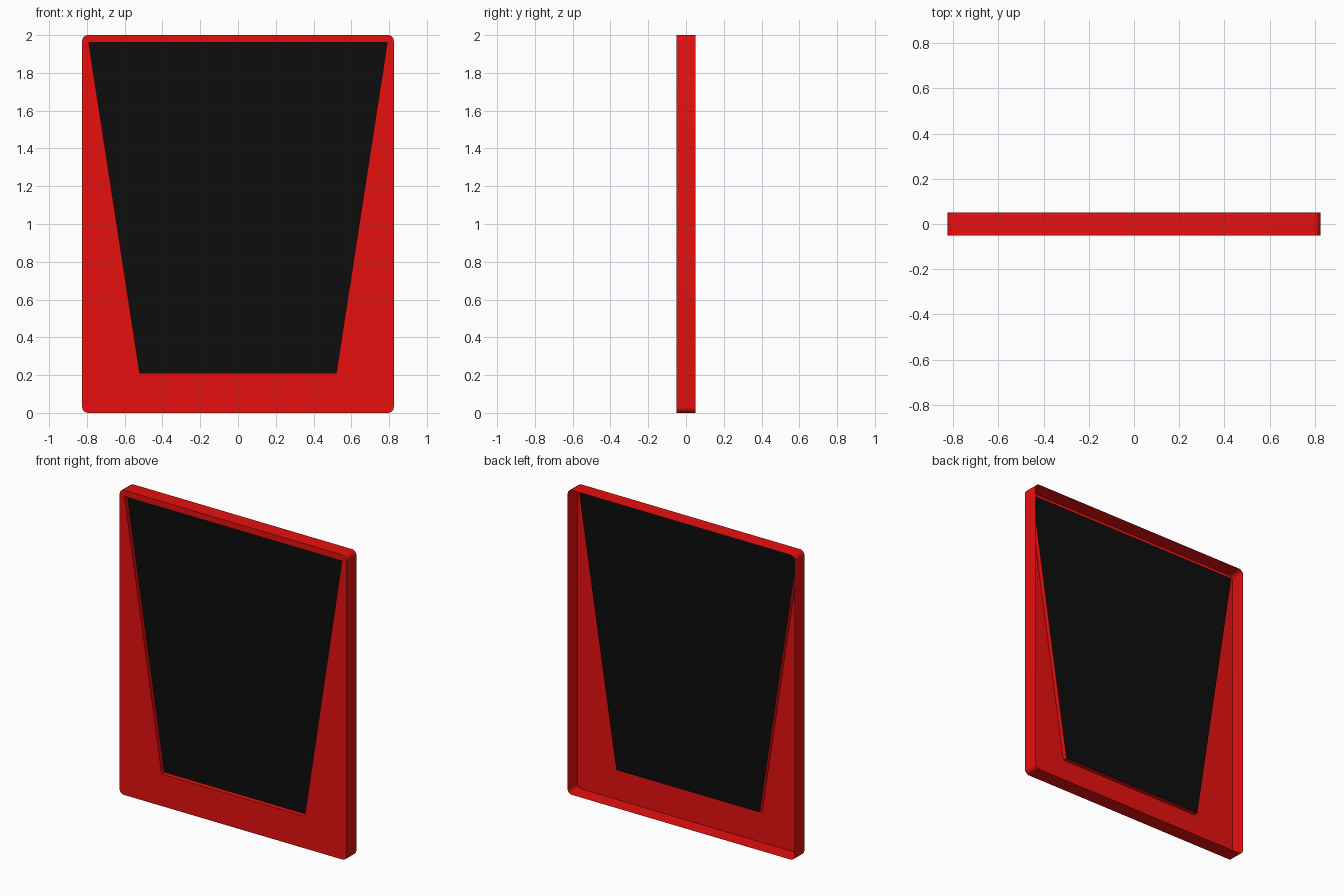
import bpy, bmesh, math

if "Cube" in bpy.data.objects:
    bpy.data.objects.remove(bpy.data.objects["Cube"])

W, H, D = 0.825, 2.0, 0.05      # half width, height, half depth
R, SEG = 0.03, 4                # corner radius and segments
RECESS = 0.03                   # how far the panel sits behind the front
OPENING = [(-0.52, 0.21), (0.52, 0.21), (0.79, 1.96), (-0.79, 1.96)]


def material(name, color):
    m = bpy.data.materials.new(name)
    m.diffuse_color = color
    m.use_nodes = True
    m.node_tree.nodes["Principled BSDF"].inputs["Base Color"].default_value = m.diffuse_color
    return m


def finish(bm, name, mat):
    me = bpy.data.meshes.new(name)
    bm.to_mesh(me)
    bm.free()
    me.materials.append(mat)
    ob = bpy.data.objects.new(name, me)
    bpy.context.collection.objects.link(ob)
    return ob


def ring(bm, pts, y):
    return [bm.verts.new((x, y, z)) for x, z in pts]


def wall(bm, a, b):
    n = len(a)
    for i in range(n):
        j = (i + 1) % n
        bm.faces.new((a[i], a[j], b[j], b[i]))


# Rounded rectangle outline, counter-clockwise seen from the front
outline = []
for cx, cz, start in ((W - R, R, -90), (W - R, H - R, 0),
                      (-W + R, H - R, 90), (-W + R, R, 180)):
    for k in range(SEG + 1):
        t = math.radians(start + 90 * k / SEG)
        outline.append((cx + R * math.cos(t), cz + R * math.sin(t)))

# Open-backed frame: outer walls, front face with opening, recess walls
bm = bmesh.new()
front = ring(bm, outline, -D)
back = ring(bm, outline, D)
hole = ring(bm, OPENING, -D)
hole_back = ring(bm, OPENING, -D + RECESS)
wall(bm, back, front)
wall(bm, hole, hole_back)
edges = [bm.edges.get((loop[i], loop[(i + 1) % len(loop)]))
         for loop in (front, hole) for i in range(len(loop))]
bmesh.ops.triangle_fill(bm, edges=edges, use_beauty=True, normal=(0, -1, 0))
bmesh.ops.recalc_face_normals(bm, faces=bm.faces)
bm.normal_update()
if sum(f.normal.y * f.calc_area() for f in bm.faces) > 0:
    bmesh.ops.reverse_faces(bm, faces=bm.faces)
frame = finish(bm, "frame", material("red", (0.8, 0.005, 0.005, 1)))
bpy.context.view_layer.objects.active = frame
frame.select_set(True)
bpy.ops.object.shade_smooth_by_angle(angle=math.radians(35))

# Dark tapered panel at the bottom of the recess
bm = bmesh.new()
bm.faces.new(ring(bm, OPENING, -D + RECESS))
finish(bm, "panel", material("black", (0.004, 0.004, 0.004, 1)))
